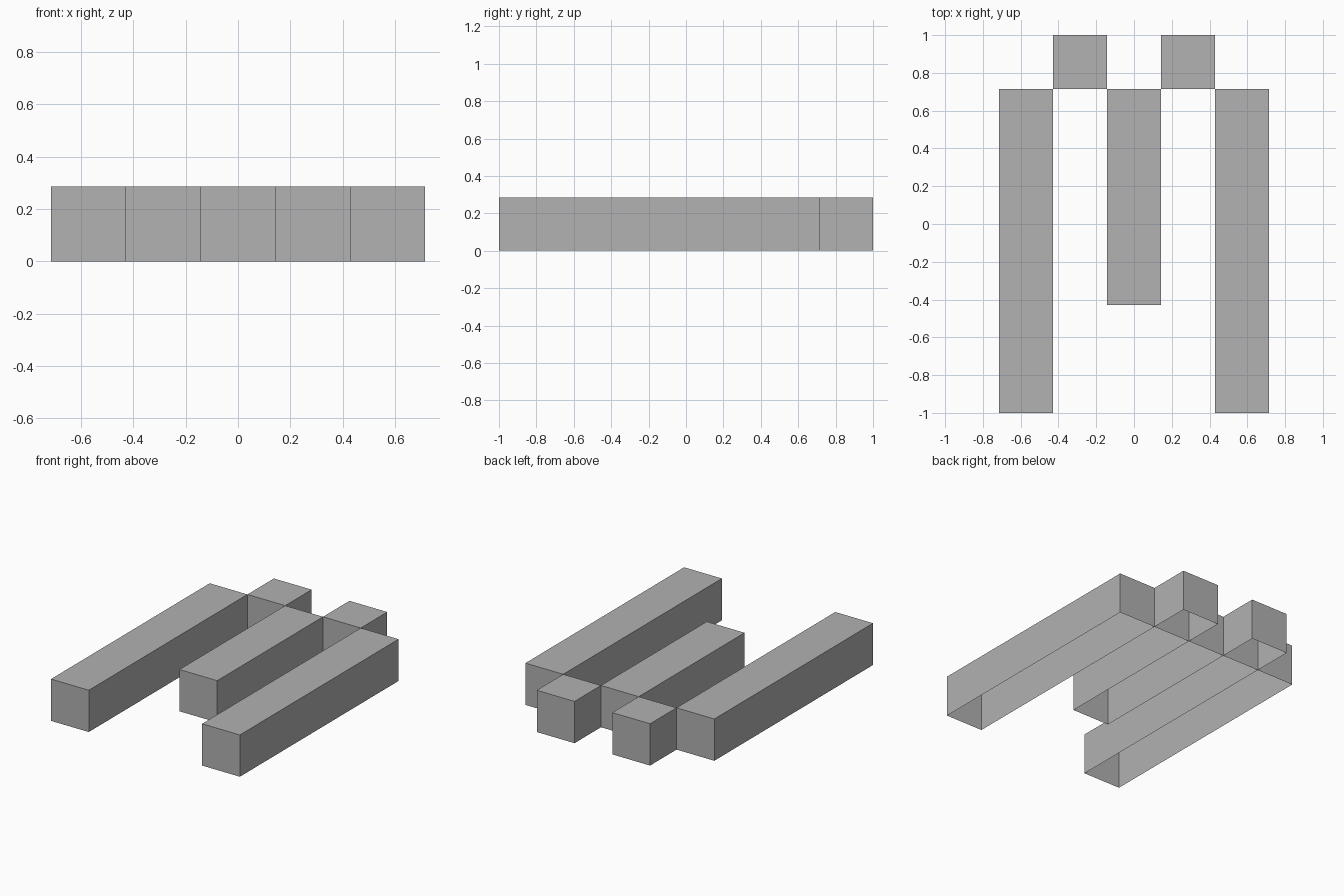
import bpy
import bmesh
from mathutils import Matrix, Vector

cube = bpy.data.objects.get("Cube")
if cube:
    bpy.data.objects.remove(cube, do_unlink=True)

U = 2 / 7  # square section of every bar

# Single plain grey
grey = bpy.data.materials.new("plain grey")
grey.use_nodes = True
colour = (0.445, 0.445, 0.445, 1)
grey.diffuse_color = colour
grey.node_tree.nodes["Principled BSDF"].inputs["Base Color"].default_value = colour


def bar(name, x, front, back):
    """Thin-walled square bar along y, open underneath."""
    bm = bmesh.new()
    place = Matrix.Translation(Vector((x, (front + back) / 2, U / 2)))
    size = Matrix.Diagonal((U, back - front, U, 1))
    bmesh.ops.create_cube(bm, size=1, matrix=place @ size)
    bm.normal_update()
    underside = [f for f in bm.faces if f.normal.z < -0.5]
    bmesh.ops.delete(bm, geom=underside, context='FACES_ONLY')
    mesh = bpy.data.meshes.new(name)
    bm.to_mesh(mesh)
    bm.free()
    mesh.materials.append(grey)
    bpy.context.collection.objects.link(bpy.data.objects.new(name, mesh))


# Short middle bar, ending level with the back of the long bars
bar("middle_bar", 0, 1 - 5 * U, 1 - U)

# Long outer bars and the blocks stepping behind them, on both sides
for side, s in (("left", 1), ("right", -1)):
    bar(side + "_long_bar", s * 2 * U, -1, 1 - U)
    bar(side + "_back_block", s * U, 1 - U, 1)
